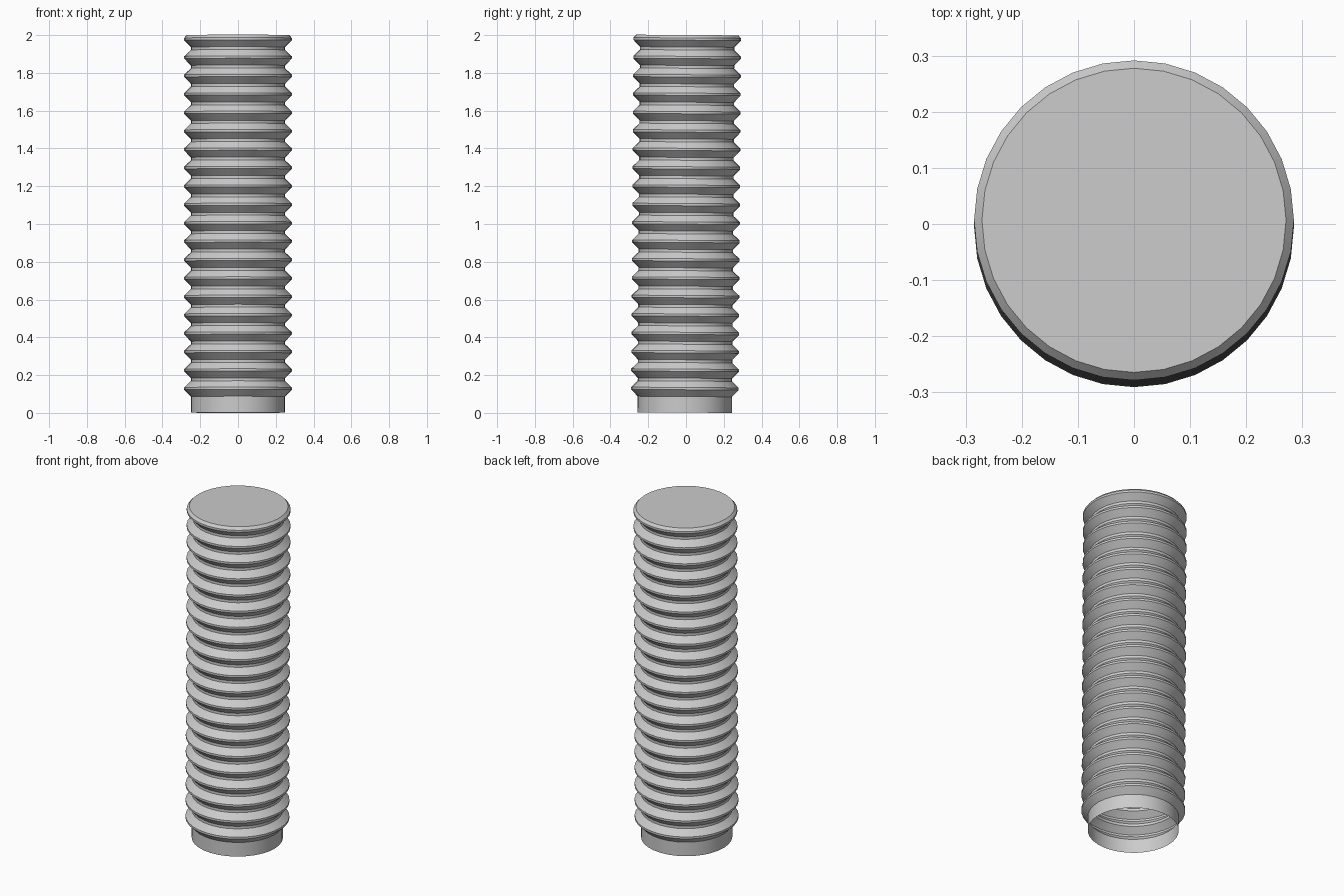
import bpy, bmesh, math

if "Cube" in bpy.data.objects:
    bpy.data.objects.remove(bpy.data.objects["Cube"])

SIDES = 32
PITCH = 0.0974
TILT = -0.0066          # the hose leans very slightly backwards
R_IN, R_OUT = 0.25, 0.285

# Profile (radius, height): plain collar, then repeated ridges, cut off at the top
profile = [(R_IN, 0.0)]
for i in range(20):
    z = 0.085 + i * PITCH
    profile += [(R_IN, z), (R_OUT, z + 0.036), (R_OUT, z + 0.048)]
    if i < 19:
        profile.append((R_IN, z + 0.082))
profile.append((0.271, 1.999))

# Corrugated hose: open at the bottom, capped at the top
bm = bmesh.new()
rings = []
for r, z in profile:
    rings.append([bm.verts.new((r * math.cos(2 * math.pi * k / SIDES),
                                r * math.sin(2 * math.pi * k / SIDES), z - 1.0))
                  for k in range(SIDES)])
for low, high in zip(rings, rings[1:]):
    for k in range(SIDES):
        n = (k + 1) % SIDES
        bm.faces.new((low[k], low[n], high[n], high[k]))
bm.faces.new(rings[-1])

mesh = bpy.data.meshes.new("corrugated_hose")
bm.to_mesh(mesh)
bm.free()
hose = bpy.data.objects.new("corrugated_hose", mesh)
bpy.context.collection.objects.link(hose)
hose.location.z = 1.0015
hose.rotation_euler.x = TILT

# Smooth around the tube, crisp along the ridges
bpy.context.view_layer.objects.active = hose
hose.select_set(True)
bpy.ops.object.shade_smooth_by_angle(angle=math.radians(30))
